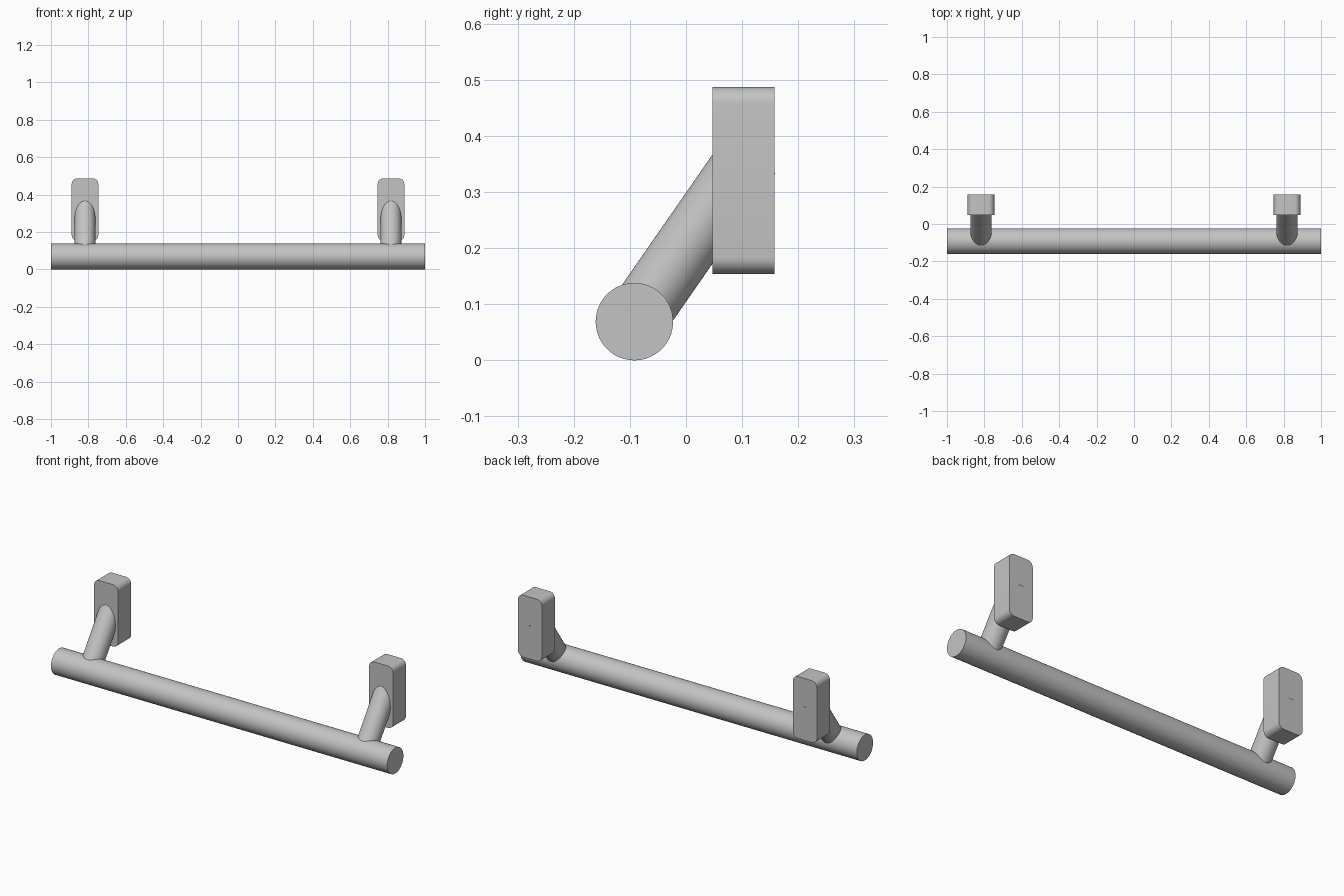
import bpy
import bmesh
import math
from mathutils import Vector

cube = bpy.data.objects.get("Cube")
if cube:
    bpy.data.objects.remove(cube, do_unlink=True)

grey = bpy.data.materials.new("satin_grey")
grey.use_nodes = True
colour = (0.55, 0.55, 0.55, 1)
grey.diffuse_color = colour
grey.node_tree.nodes["Principled BSDF"].inputs["Base Color"].default_value = colour


def finish(obj, name):
    obj.name = name
    obj.data.materials.append(grey)
    bpy.ops.object.select_all(action="DESELECT")
    obj.select_set(True)
    bpy.context.view_layer.objects.active = obj
    bpy.ops.object.shade_smooth_by_angle(angle=math.radians(30))


def rod(name, start, end, radius):
    """Capped round rod between two points."""
    start, end = Vector(start), Vector(end)
    axis = end - start
    bpy.ops.mesh.primitive_cylinder_add(
        vertices=64, radius=radius, depth=axis.length, location=(start + end) / 2,
        rotation=axis.to_track_quat("Z", "Y").to_euler())
    finish(bpy.context.object, name)


def mount_block(name, x):
    """Upright block with its four front-to-back edges rounded."""
    size = Vector((0.142, 0.111, 0.333))
    bm = bmesh.new()
    bmesh.ops.create_cube(bm, size=1)
    bmesh.ops.scale(bm, vec=size, verts=bm.verts)
    edges = [e for e in bm.edges
             if abs(e.verts[0].co.y - e.verts[1].co.y) > 0.05]
    bmesh.ops.bevel(bm, geom=edges, offset=0.03, segments=8,
                    profile=0.5, affect="EDGES")
    mesh = bpy.data.meshes.new(name)
    bm.to_mesh(mesh)
    bm.free()
    obj = bpy.data.objects.new(name, mesh)
    obj.location = (x, 0.1025, 0.3205)
    bpy.context.collection.objects.link(obj)
    finish(obj, name)


# Grip bar
bar_y, bar_z = -0.092, 0.069
rod("grip_bar", (-1, bar_y, bar_z), (1, bar_y, bar_z), 0.069)

# Slanted struts and mounting blocks; each strut's end just breaks the back face
for side, x in (("left", 0.818), ("right", -0.818)):
    rod(side + "_strut", (x, bar_y, bar_z), (x, 0.1135, 0.365), 0.0555)
    mount_block(side + "_mount_block", x)
